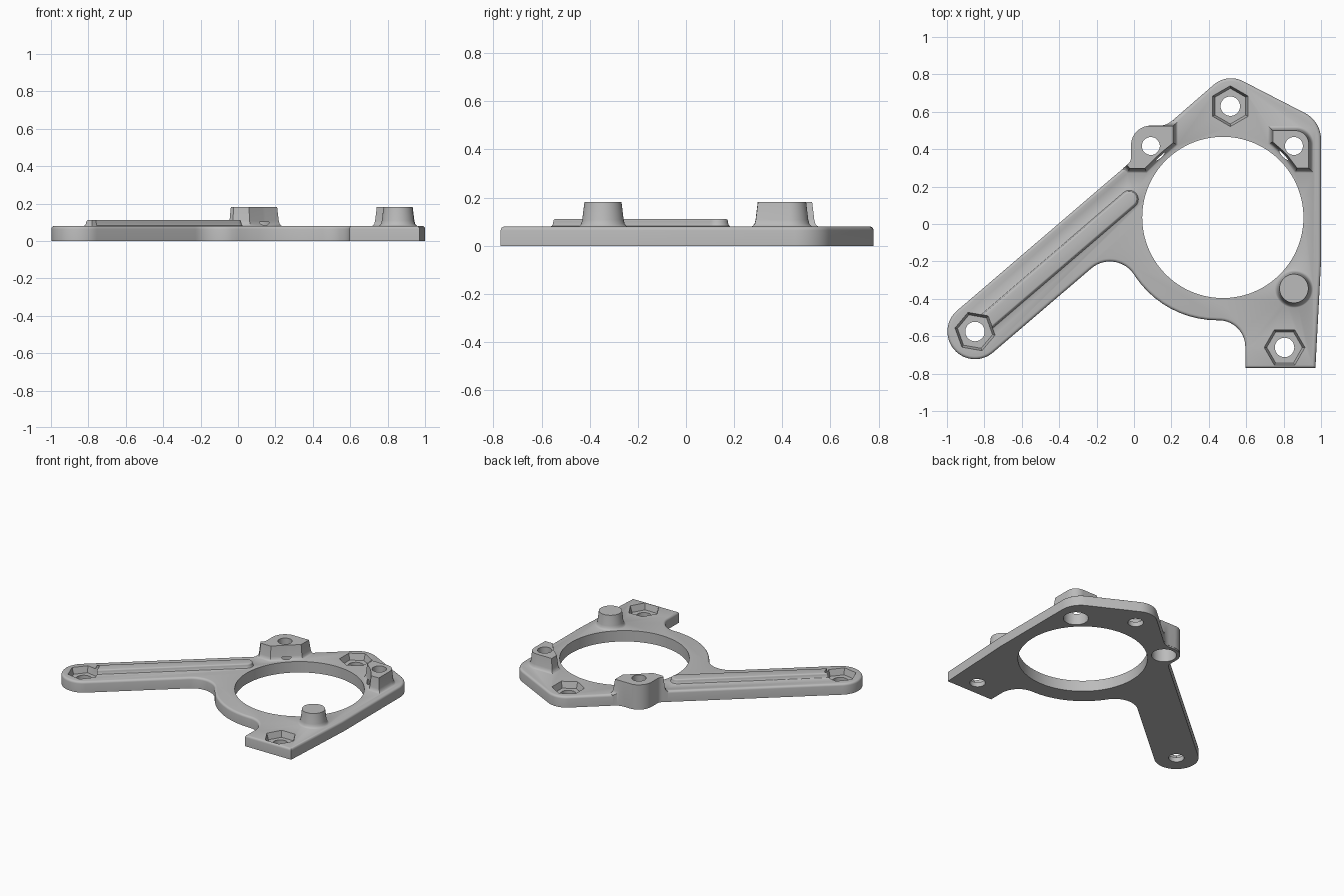
import bpy
import bmesh
from math import pi, sin, cos, tan, ceil, radians
from mathutils import Vector, Matrix

cube = bpy.data.objects.get("Cube")
if cube:
    bpy.data.objects.remove(cube, do_unlink=True)

grey = bpy.data.materials.new("light grey")
grey.use_nodes = True
grey.diffuse_color = (0.5, 0.5, 0.5, 1)
grey.node_tree.nodes["Principled BSDF"].inputs["Base Color"].default_value = (0.5, 0.5, 0.5, 1)


def rounded(corners):
    """Outline from counter-clockwise corners (x, y, fillet radius)."""
    out = []
    for i, (x, y, r) in enumerate(corners):
        p = Vector((x, y))
        if r == 0:
            out.append(p)
            continue
        a = (Vector(corners[i - 1][:2]) - p).normalized()
        b = (Vector(corners[(i + 1) % len(corners)][:2]) - p).normalized()
        ang = a.angle(b)
        start = p + a * (r / tan(ang / 2))
        centre = p + (a + b).normalized() * (r / sin(ang / 2))
        turn = pi - ang
        sign = 1 if b.x * a.y - b.y * a.x > 0 else -1
        n = max(2, ceil(turn / radians(6)))
        for k in range(n + 1):
            out.append(centre + Matrix.Rotation(sign * turn * k / n, 2) @ (start - centre))
    return out


def ring(x, y, r, sides=64, phase=0.0):
    return [Vector((x + r * cos(phase + 2 * pi * k / sides),
                    y + r * sin(phase + 2 * pi * k / sides))) for k in range(sides)]


def offset(outline, d):
    out = []
    for i, p in enumerate(outline):
        e1 = (p - outline[i - 1]).normalized()
        e2 = (outline[(i + 1) % len(outline)] - p).normalized()
        n1, n2 = Vector((e1.y, -e1.x)), Vector((e2.y, -e2.x))
        out.append(p + (n1 + n2) * (d / (1 + n1.dot(n2))))
    return out


def stack(name, outline, sections):
    """Solid whose outline is offset by d at each height z."""
    bm = bmesh.new()
    rows = [[bm.verts.new((p.x, p.y, z)) for p in offset(outline, d)] for d, z in sections]
    n = len(outline)
    bm.faces.new(rows[0][::-1])
    bm.faces.new(rows[-1])
    for lo, hi in zip(rows, rows[1:]):
        for i in range(n):
            j = (i + 1) % n
            bm.faces.new((lo[i], lo[j], hi[j], hi[i]))
    mesh = bpy.data.meshes.new(name)
    bm.to_mesh(mesh)
    bm.free()
    mesh.materials.append(grey)
    obj = bpy.data.objects.new(name, mesh)
    bpy.context.collection.objects.link(obj)
    return obj


def combine(target, tool, operation):
    mod = target.modifiers.new(operation.lower(), 'BOOLEAN')
    mod.operation, mod.object, mod.solver = operation, tool, 'EXACT'
    bpy.context.view_layer.objects.active = target
    bpy.ops.object.modifier_apply(modifier=mod.name)
    bpy.data.objects.remove(tool, do_unlink=True)


def round_over(r, top):
    return [(-r + r * cos(k * pi / 8), top - r + r * sin(k * pi / 8)) for k in range(5)]


# Flat plate with the long arm
plate_outline = rounded([
    (0.97, -0.77, 0), (1.0, -0.2, 0.5), (1.0, 0.549, 0.16), (0.498, 0.807, 0.14),
    (0.173, 0.525, 0.1), (-0.015, 0.525, 0.104), (-0.015, 0.334, 0.05),
    (-1.058, -0.559, 0.147), (-0.866, -0.783, 0.147), (-0.097, -0.125, 0.153),
    (0.163, -0.515, 0.53), (0.595, -0.515, 0.142), (0.595, -0.77, 0)])
plate = stack("mounting_plate", plate_outline, [(0, 0)] + round_over(0.016, 0.08))

# Raised bosses and locating pin, with flared feet
flare = [(0.025, 0.01), (0.025, 0.078), (0.016, 0.083), (0.009, 0.092), (0.005, 0.108), (-0.004, 0.182)]
left_boss = stack("corner_boss", rounded([
    (0.938, 0.295, 0), (0.938, 0.503, 0.075), (0.738, 0.503, 0),
    (0.738, 0.437, 0), (0.812, 0.372, 0.2), (0.87, 0.295, 0)]), flare)
right_boss = stack("edge_boss", rounded([
    (0.213, 0.528, 0), (-0.1, 0.528, 0), (-0.1, 0.38, 0), (-0.025, 0.294, 0),
    (0.06, 0.294, 0), (0.138, 0.37, 0.2), (0.213, 0.432, 0)]), flare)
pin = stack("locating_pin", ring(0.855, -0.345, 0.081), flare)

# Stiffening rib along the arm
along = Vector((0.76, 0.65)).normalized()
side = Vector((-along.y, along.x))
near, far, width = Vector((-0.79, -0.523)), Vector((-0.025, 0.132)), 0.042
rib_outline = []
for centre, first in ((far, -side), (near, side)):
    for k in range(17):
        rib_outline.append(centre + Matrix.Rotation(pi * k / 16, 2) @ first * width)
rib = stack("arm_rib", rib_outline,
            [(0.014, 0.03), (0.014, 0.079), (0.006, 0.083), (0.002, 0.09)] + round_over(0.01, 0.112))

# Keep the edge boss flush with the plate rim
combine(right_boss, stack("rim_clip", offset(plate_outline, 0.001), [(0, -0.1), (0, 0.5)]), 'INTERSECT')
for part in (left_boss, right_boss, pin, rib):
    combine(plate, part, 'UNION')

# Large central opening
combine(plate, stack("opening_cutter", ring(0.475, 0.035, 0.431, 128), [(0, -0.1), (0, 0.5)]), 'DIFFERENCE')

# Hexagonal nut pockets with bolt holes
for x, y, phase in ((0.515, 0.63, 30), (-0.85, -0.575, 50), (0.805, -0.66, 0)):
    pocket = stack("pocket_cutter", ring(x, y, 0.109, 6, radians(phase)),
                   [(-0.012, 0.035), (0, 0.08), (0, 0.3)])
    combine(plate, pocket, 'DIFFERENCE')
    combine(plate, stack("hole_cutter", ring(x, y, 0.052, 48), [(0, -0.1), (0, 0.3)]), 'DIFFERENCE')

# Bolt holes in the bosses, widened from below
for x, y in ((0.09, 0.417), (0.855, 0.417)):
    combine(plate, stack("hole_cutter", ring(x, y, 0.048, 48), [(0, -0.1), (0, 0.3)]), 'DIFFERENCE')
    combine(plate, stack("bore_cutter", ring(x, y, 0.083, 48), [(0, -0.1), (0, 0.1)]), 'DIFFERENCE')

bpy.ops.object.select_all(action='DESELECT')
plate.select_set(True)
bpy.context.view_layer.objects.active = plate
bpy.ops.object.shade_smooth_by_angle(angle=radians(30))
